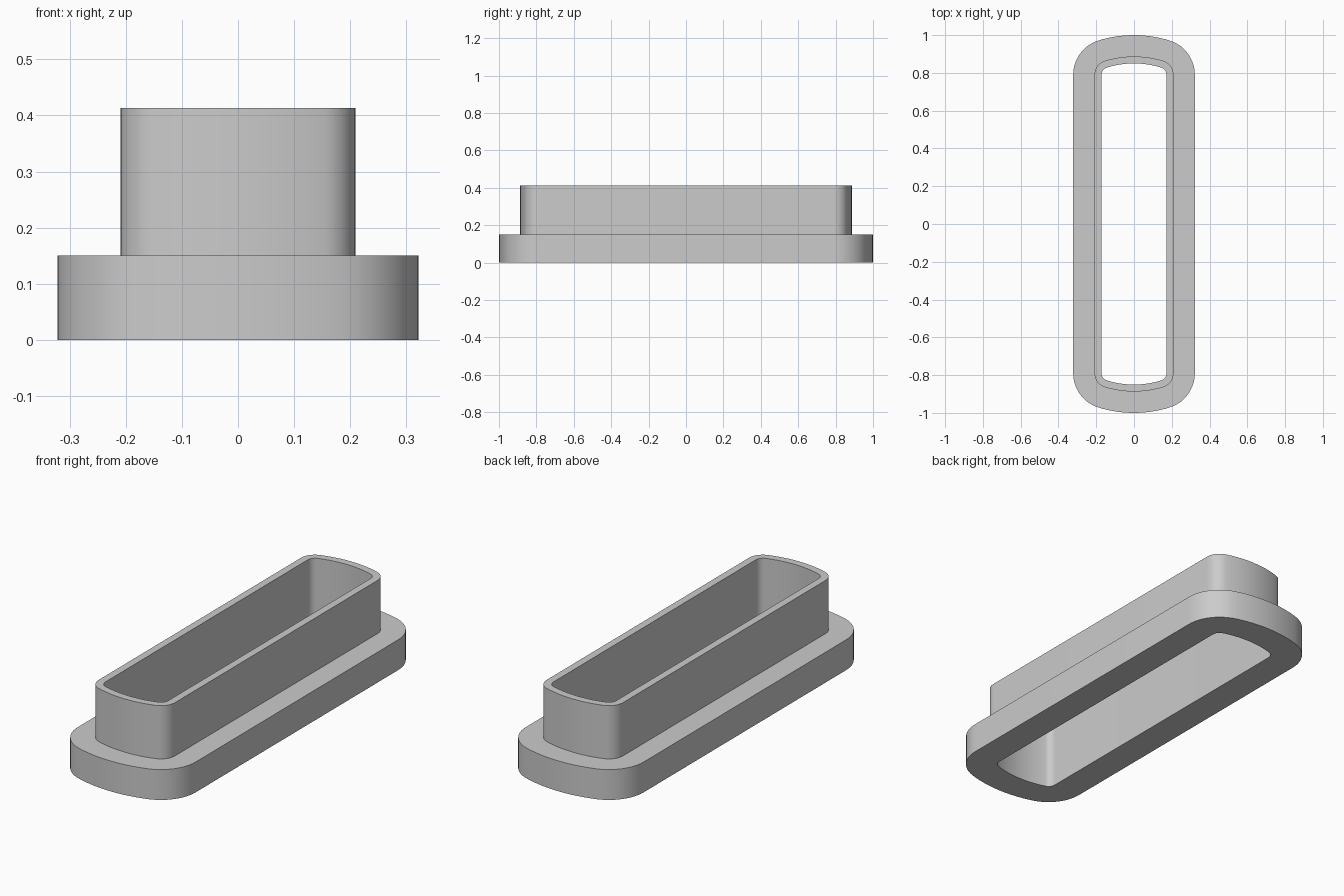
import bpy
import bmesh
from math import sin, cos, asin, sqrt, pi, radians

cube = bpy.data.objects.get("Cube")
if cube:
    bpy.data.objects.remove(cube, do_unlink=True)

# Opening: straight sides, small corner arcs, gently bowed ends
HALF_X, HALF_Y = 0.172, 0.85
CORNER_R, CORNER_Y = 0.04, 0.79
CX = HALF_X - CORNER_R
# Radius of the end arc that meets the corner arcs tangentially
drop = HALF_Y - CORNER_Y
END_R = (CX**2 + drop**2 - CORNER_R**2) / (2 * (drop - CORNER_R))
TURN = asin(CX / (END_R - CORNER_R))


def outline(offset):
    """Counter-clockwise loop, offset outward from the opening."""
    r, big = CORNER_R + offset, END_R + offset
    quarter = []
    for i in range(13):
        a = (pi / 2 - TURN) * i / 12
        quarter.append((CX + r * cos(a), CORNER_Y + r * sin(a)))
    for i in range(1, 9):
        a = pi / 2 - TURN + TURN * i / 8
        quarter.append((big * cos(a), HALF_Y - END_R + big * sin(a)))
    half = quarter + [(-x, y) for x, y in reversed(quarter[:-1])]
    return half + [(-x, -y) for x, y in half]


# Section of the body: (offset from opening, height)
FLANGE, WALL, STEP, TOP = 0.15, 0.037, 0.15, 0.413
section = [(0, 0), (FLANGE, 0), (FLANGE, STEP), (WALL, STEP), (WALL, TOP), (0, TOP)]

bm = bmesh.new()
rings = [[bm.verts.new((x, y, z)) for x, y in outline(d)] for d, z in section]
for k, ring in enumerate(rings):
    above = rings[(k + 1) % len(rings)]
    for i in range(len(ring)):
        j = (i + 1) % len(ring)
        bm.faces.new((ring[i], ring[j], above[j], above[i]))
bmesh.ops.recalc_face_normals(bm, faces=bm.faces)
mesh = bpy.data.meshes.new("flanged_sleeve")
bm.to_mesh(mesh)
bm.free()
sleeve = bpy.data.objects.new("flanged_sleeve", mesh)
bpy.context.collection.objects.link(sleeve)

# Plain grey material
grey = bpy.data.materials.new("plain grey")
grey.use_nodes = True
color = (0.6, 0.6, 0.6, 1)
grey.diffuse_color = color
grey.node_tree.nodes["Principled BSDF"].inputs["Base Color"].default_value = color
mesh.materials.append(grey)

# Smooth arcs, crisp rims
bpy.ops.object.select_all(action="DESELECT")
sleeve.select_set(True)
bpy.context.view_layer.objects.active = sleeve
bpy.ops.object.shade_smooth_by_angle(angle=radians(30))
